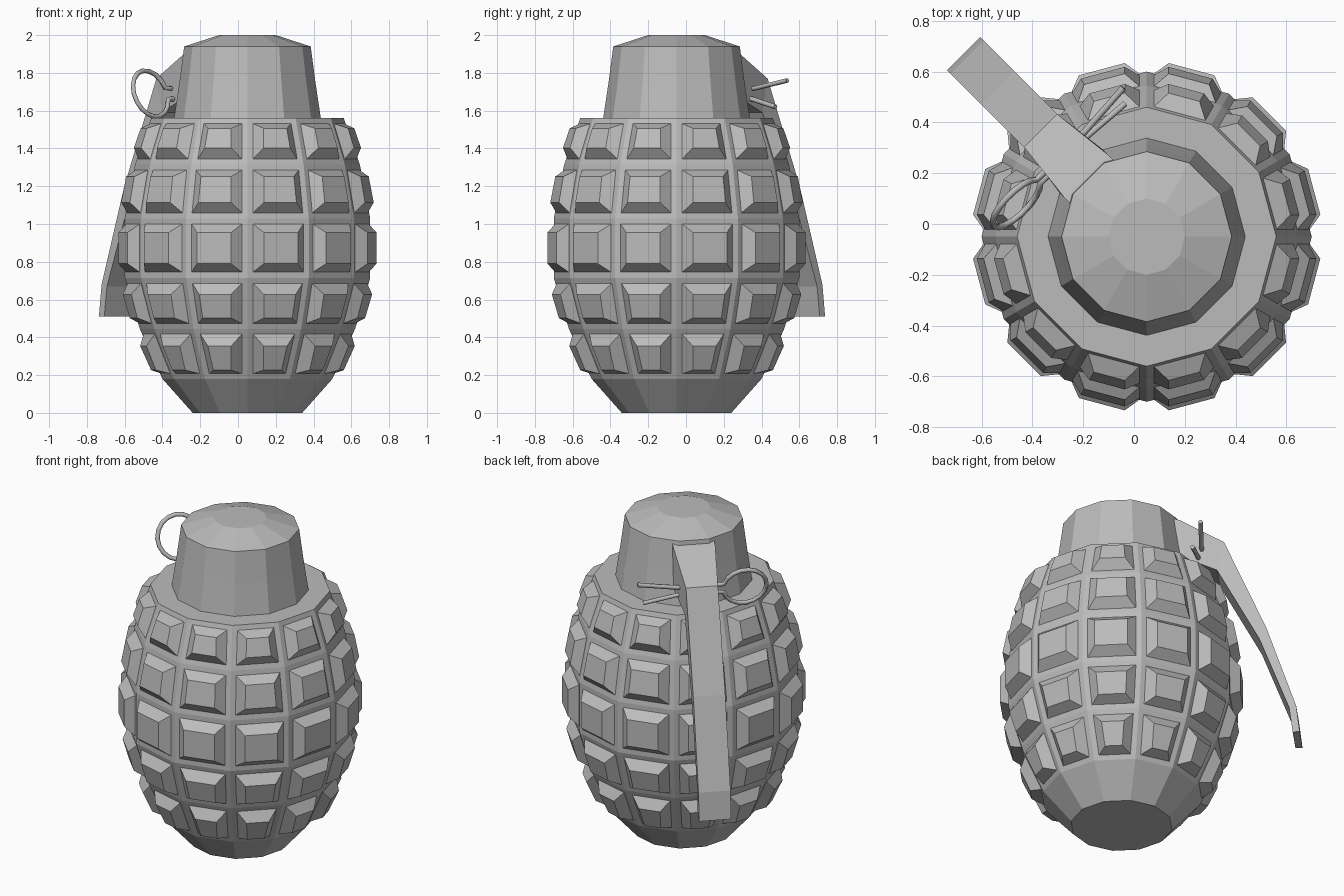
import bpy, bmesh, math
from mathutils import Vector

if "Cube" in bpy.data.objects:
    bpy.data.objects.remove(bpy.data.objects["Cube"], do_unlink=True)

metal = bpy.data.materials.new("grey_metal")
metal.use_nodes = True
grey = (0.5, 0.5, 0.5, 1)
metal.diffuse_color = grey
metal.node_tree.nodes["Principled BSDF"].inputs["Base Color"].default_value = grey

SIDES = 12
AXIS = Vector((0.05, -0.05, 0))
OUT = Vector((-1, 1, 0)).normalized()     # direction the lever points
SIDE = Vector((-1, -1, 0)).normalized()   # direction the pin runs
UP = Vector((0, 0, 1))


def place(r, t, z):
    """Point at distance r along the lever, t along the pin, height z."""
    return AXIS + OUT * r + SIDE * t + UP * z


def finish(name, bm):
    bmesh.ops.recalc_face_normals(bm, faces=bm.faces)
    mesh = bpy.data.meshes.new(name)
    bm.to_mesh(mesh)
    bm.free()
    mesh.materials.append(metal)
    obj = bpy.data.objects.new(name, mesh)
    bpy.context.collection.objects.link(obj)
    return obj


def lathe(profile):
    """Closed faceted solid from (radius, height) rings; returns faces per band."""
    bm = bmesh.new()
    rings = []
    for r, z in profile:
        angles = [math.tau * i / SIDES for i in range(SIDES)]
        rings.append([bm.verts.new(AXIS + Vector((r * math.cos(a), r * math.sin(a), z)))
                      for a in angles])
    bands = []
    for low, high in zip(rings, rings[1:]):
        bands.append([bm.faces.new((low[i], low[(i + 1) % SIDES],
                                    high[(i + 1) % SIDES], high[i]))
                      for i in range(SIDES)])
    bm.faces.new(rings[0][::-1])
    bm.faces.new(rings[-1])
    bm.normal_update()
    return bm, bands


# Body: barrel with a raised, bevelled block on every panel
bm, bands = lathe([(0.29, 0), (0.45, 0.18), (0.57, 0.445), (0.65, 0.715),
                   (0.65, 1.03), (0.595, 1.315), (0.51, 1.56)])
panels = [f for band in bands[1:] for f in band]
bmesh.ops.inset_individual(bm, faces=panels, thickness=0.03, use_even_offset=True)
bmesh.ops.inset_individual(bm, faces=panels, thickness=0.045, depth=0.055,
                           use_even_offset=True)
finish("body", bm)

# Neck and domed cap
bm, bands = lathe([(0.39, 1.55), (0.36, 1.75), (0.335, 1.94), (0.15, 2.0)])
finish("neck", bm)

# Safety lever: (distance, height, half width) along its outer and inner faces
outer = [(0.28, 1.93, 0.12), (0.34, 1.91, 0.12), (0.59, 1.77, 0.092),
         (0.83, 1.2, 0.092), (1.0, 0.68, 0.092), (1.02, 0.51, 0.092)]
inner = [(0.28, 1.68, 0.12), (0.37, 1.66, 0.12), (0.55, 1.59, 0.092),
         (0.79, 1.13, 0.092), (0.96, 0.67, 0.092), (0.98, 0.51, 0.092)]
bm = bmesh.new()
sections = []
for (ro, zo, wo), (ri, zi, wi) in zip(outer, inner):
    corners = [(ro, -wo, zo), (ro, wo, zo), (ri, wi, zi), (ri, -wi, zi)]
    sections.append([bm.verts.new(place(*c)) for c in corners])
for a, b in zip(sections, sections[1:]):
    for i in range(4):
        j = (i + 1) % 4
        bm.faces.new((a[i], a[j], b[j], b[i]))
bm.faces.new(sections[0])
bm.faces.new(sections[-1])
finish("safety_lever", bm)

# Pull ring and split pin: one bent wire in a slightly tilted plane
path = [(-0.35, 0.07), (-0.12, 0.028), (0.12, 0.028)]
for i in range(17):
    a = math.radians(166 - i * 332 / 16)
    path.append((0.27 + 0.125 * math.cos(a), 0.122 * math.sin(a)))
path += [(0.12, -0.028), (-0.12, -0.028), (-0.31, -0.07)]
curve = bpy.data.curves.new("pull_ring_and_pin", "CURVE")
curve.dimensions = "3D"
curve.bevel_depth = 0.013
curve.bevel_resolution = 1
curve.use_fill_caps = True
spline = curve.splines.new("POLY")
spline.points.add(len(path) - 1)
for point, (t, h) in zip(spline.points, path):
    point.co = (*place(0.455 + 0.35 * h, t, 1.69 + h), 1)
curve.materials.append(metal)
ring = bpy.data.objects.new("pull_ring_and_pin", curve)
bpy.context.collection.objects.link(ring)
